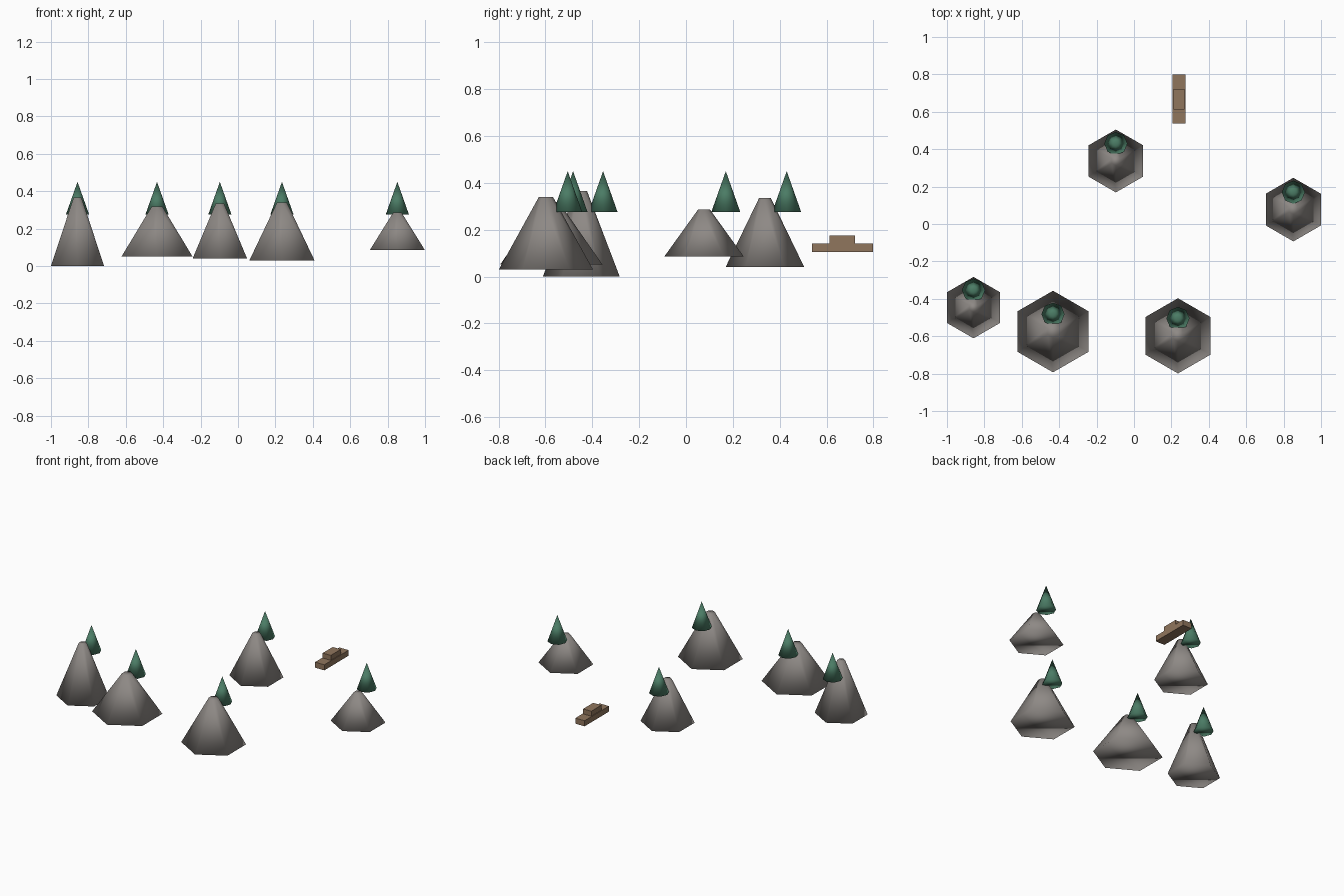
import bpy

if "Cube" in bpy.data.objects:
    bpy.data.objects.remove(bpy.data.objects["Cube"])


def material(name, rgb):
    m = bpy.data.materials.new(name)
    m.diffuse_color = (*rgb, 1)
    m.use_nodes = True
    m.node_tree.nodes["Principled BSDF"].inputs["Base Color"].default_value = m.diffuse_color
    return m


ROCK = material("stone", (0.27, 0.25, 0.235))
LEAF = material("foliage", (0.07, 0.2, 0.13))
WOOD = material("wood", (0.28, 0.18, 0.11))


def cone(name, x, y, z0, z1, r0, r1, sides, mat):
    bpy.ops.mesh.primitive_cone_add(vertices=sides, radius1=r0, radius2=r1,
                                    depth=z1 - z0, location=(x, y, (z0 + z1) / 2))
    ob = bpy.context.object
    ob.name = name
    ob.data.materials.append(mat)
    bpy.ops.object.shade_smooth()
    return ob


def box(name, lo, hi, mat):
    bpy.ops.mesh.primitive_cube_add(size=1, location=[(a + b) / 2 for a, b in zip(lo, hi)])
    ob = bpy.context.object
    ob.name = name
    ob.scale = [b - a for a, b in zip(lo, hi)]
    ob.data.materials.append(mat)
    return ob


# Hexagonal rocks: x, y, base z, top z, base radius
rocks = [
    (-0.858, -0.447, 0.000, 0.365, 0.164),
    (-0.433, -0.575, 0.052, 0.318, 0.218),
    (0.235, -0.598, 0.030, 0.340, 0.201),
    (-0.097, 0.337, 0.040, 0.335, 0.168),
    (0.852, 0.077, 0.085, 0.286, 0.170),
]
for i, (x, y, z0, z1, r) in enumerate(rocks, 1):
    cone(f"rock_{i}", x, y, z0, z1, r, r * 0.15, 6, ROCK)
    # Tree behind each peak, all at one height
    cone(f"tree_{i}", x, y + 0.093, 0.275, 0.45, 0.062, 0, 8, LEAF)

# Plank bridge with a raised middle
box("bridge_deck", (0.206, 0.537, 0.104), (0.275, 0.799, 0.142), WOOD)
box("bridge_step", (0.210, 0.613, 0.142), (0.271, 0.721, 0.176), WOOD)
